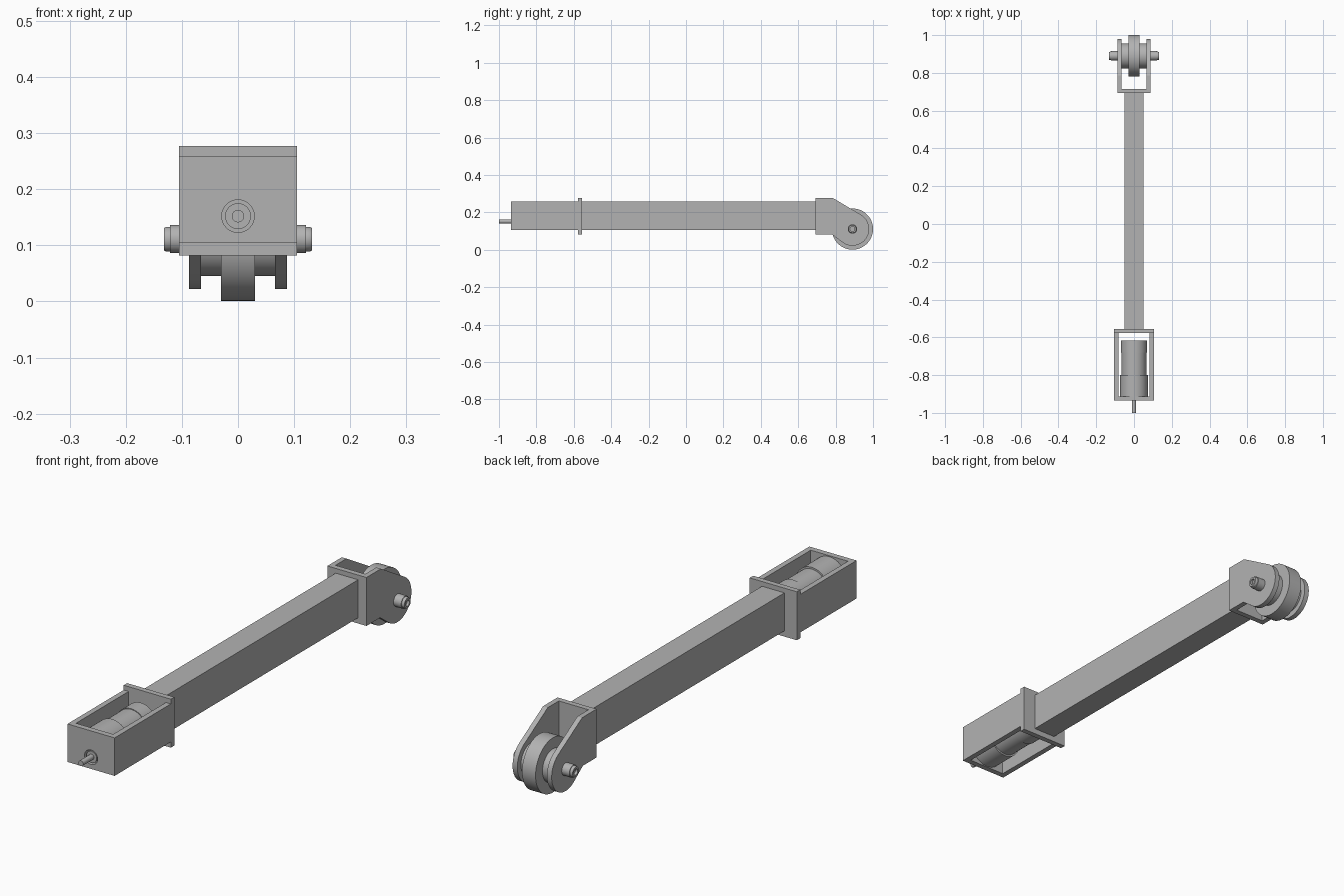
import bpy, bmesh, math
from mathutils import Matrix, Vector

cube = bpy.data.objects.get("Cube")
if cube:
    bpy.data.objects.remove(cube, do_unlink=True)

grey = bpy.data.materials.new("plain grey")
grey.use_nodes = True
tone = (0.45, 0.45, 0.45, 1)
grey.diffuse_color = tone
grey.node_tree.nodes["Principled BSDF"].inputs["Base Color"].default_value = tone


def finish(name, bm, smooth=False):
    bmesh.ops.recalc_face_normals(bm, faces=bm.faces)
    for f in bm.faces:
        f.smooth = smooth
    mesh = bpy.data.meshes.new(name)
    bm.to_mesh(mesh)
    bm.free()
    if smooth:
        mesh.set_sharp_from_angle(angle=math.radians(30))
    mesh.materials.append(grey)
    obj = bpy.data.objects.new(name, mesh)
    bpy.context.collection.objects.link(obj)
    return obj


def box(name, x, y, z):
    bm = bmesh.new()
    bmesh.ops.create_cube(bm, size=1)
    size = [b - a for a, b in (x, y, z)]
    mid = [(a + b) / 2 for a, b in (x, y, z)]
    for v in bm.verts:
        v.co = Vector([c * s + m for c, s, m in zip(v.co, size, mid)])
    return finish(name, bm)


def prism(name, outline, x0, x1):
    """Extrude a (y, z) outline along x."""
    bm = bmesh.new()
    face = bm.faces.new([bm.verts.new((x0, y, z)) for y, z in outline])
    new = bmesh.ops.extrude_face_region(bm, geom=[face])["geom"]
    verts = [g for g in new if isinstance(g, bmesh.types.BMVert)]
    bmesh.ops.translate(bm, verts=verts, vec=(x1 - x0, 0, 0))
    return finish(name, bm, True)


def lathe(name, profile, axis, centre, steps=64):
    """Revolve (distance along axis, radius) points about X or Y."""
    bm = bmesh.new()
    verts = [bm.verts.new((t, r, 0)) for t, r in profile]
    edges = [bm.edges.new(p) for p in zip(verts, verts[1:])]
    bmesh.ops.spin(bm, geom=verts + edges, cent=(0, 0, 0), axis=(1, 0, 0),
                   angle=math.tau, steps=steps)
    bmesh.ops.remove_doubles(bm, verts=bm.verts, dist=1e-5)
    if axis == "Y":
        bm.transform(Matrix.Rotation(math.pi / 2, 4, "Z"))
    bm.transform(Matrix.Translation(centre))
    return finish(name, bm, True)


def rod(name, a, b, r, axis, centre):
    return lathe(name, [(a, 0), (a, r), (b, r), (b, 0)], axis, centre)


# Square beam
BOTTOM, TOP = 0.105, 0.258
box("beam", (-0.05, 0.05), (-0.555, 0.693), (BOTTOM, TOP))

# Motor housing: open frame with a taller back flange
box("housing_flange", (-0.105, 0.105), (-0.577, -0.555), (0.082, 0.277))
front = box("housing_front", (-0.105, 0.105), (-0.935, -0.912), (BOTTOM, TOP))
for side, s in (("left", 1), ("right", -1)):
    box("housing_wall_" + side, sorted((s * 0.083, s * 0.105)),
        (-0.912, -0.577), (BOTTOM, TOP))

# Round shaft opening in the front wall
SHAFT = (0, 0, 0.152)
cutter = rod("shaft_hole_cutter", -0.96, -0.88, 0.029, "Y", SHAFT)
cutter.hide_render = True
cutter.hide_set(True)
cut = front.modifiers.new("shaft hole", "BOOLEAN")
cut.operation = "DIFFERENCE"
cut.object = cutter

# Gear motor with an offset output shaft
lathe("motor", [(-0.912, 0), (-0.912, 0.073), (-0.8, 0.073), (-0.8, 0.066),
                (-0.68, 0.066), (-0.68, 0.069), (-0.617, 0.069), (-0.617, 0)],
      "Y", (0, 0, 0.181))
rod("motor_boss", -0.912, -0.932, 0.023, "Y", SHAFT)
rod("motor_shaft", -0.932, -1.0, 0.011, "Y", SHAFT)

# Wheel fork: base plate and two cheeks rounded around the axle
AY, AZ, R = 0.89, 0.111, 0.089
LOW, HIGH = 0.082, 0.277


def tangent(y, z, sign):
    """Angle where a line from (y, z) touches the rounded cheek end."""
    dy, dz = y - AY, z - AZ
    return math.atan2(dz, dy) + sign * math.acos(R / math.hypot(dy, dz))


start = tangent(0.78, LOW, 1)
end = tangent(0.785, HIGH, -1)
while start > end:
    start -= math.tau
arc = [start + (end - start) * i / 40 for i in range(41)]
cheek = [(0.693, LOW), (0.78, LOW)]
cheek += [(AY + R * math.cos(a), AZ + R * math.sin(a)) for a in arc]
cheek += [(0.785, HIGH), (0.693, HIGH)]
for side, s in (("left", 1), ("right", -1)):
    prism("fork_cheek_" + side, cheek, s * 0.066, s * 0.087)
box("fork_base", (-0.066, 0.066), (0.693, 0.715), (LOW, HIGH))

# Wheel with narrower hub, and axle with socketed ends
AXLE = (0, AY, AZ)
half = [(0.066, 0), (0.066, 0.066), (0.03, 0.066), (0.03, 0.11)]
lathe("wheel", half + [(-t, r) for t, r in reversed(half)], "X", AXLE, 96)
half = [(0.122, 0), (0.122, 0.012), (0.132, 0.012), (0.132, 0.02),
        (0.128, 0.022), (0.121, 0.022), (0.121, 0.025), (0.087, 0.025)]
lathe("axle", half + [(-t, r) for t, r in reversed(half)], "X", AXLE, 48)
